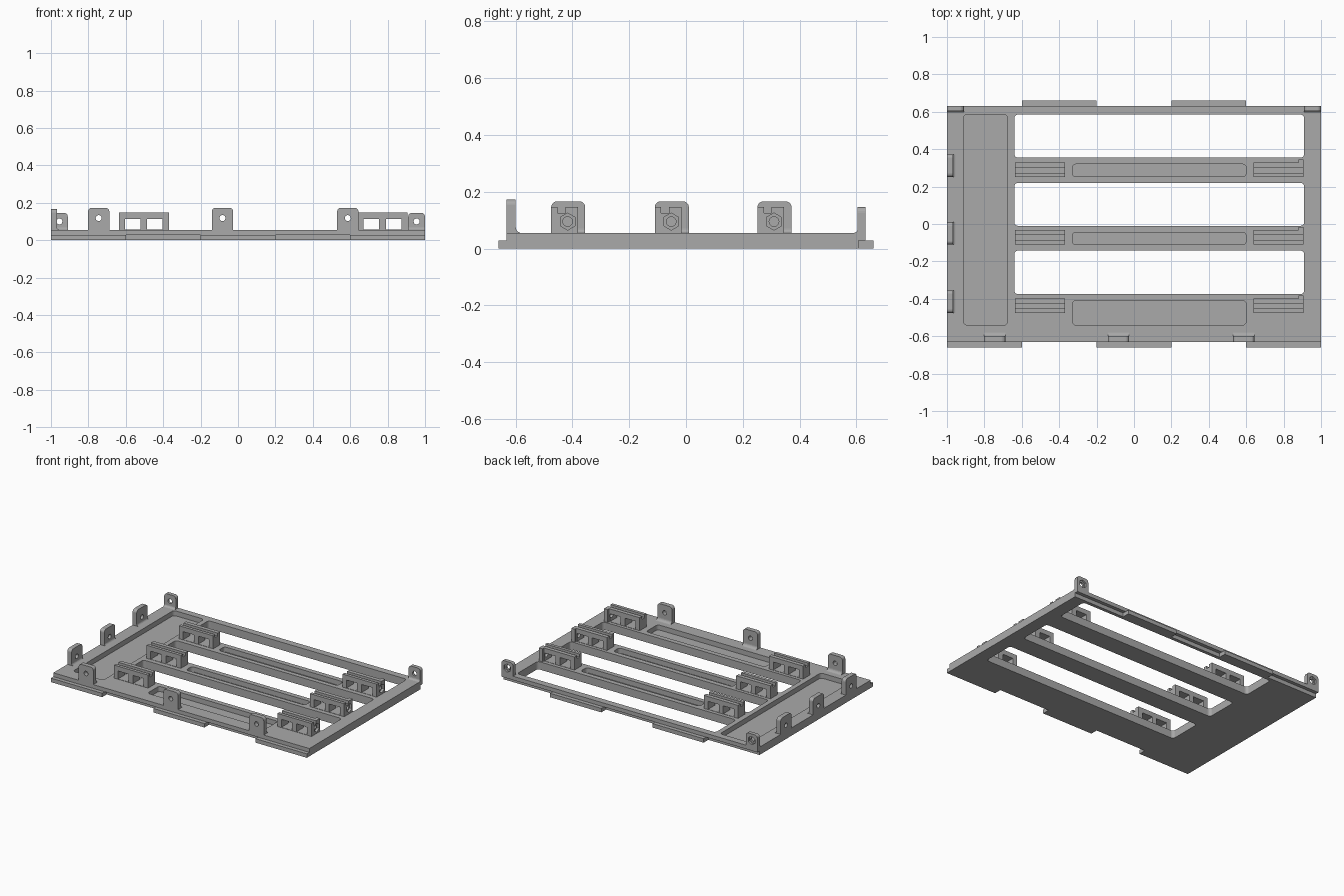
import bpy, bmesh
from math import pi, sin, cos

cube = bpy.data.objects.get("Cube")
if cube:
    bpy.data.objects.remove(cube, do_unlink=True)

grey = bpy.data.materials.new("plain grey")
grey.use_nodes = True
grey.diffuse_color = (0.4, 0.4, 0.4, 1)
grey.node_tree.nodes["Principled BSDF"].inputs["Base Color"].default_value = (0.4, 0.4, 0.4, 1)

X, Y, Z = 0, 1, 2
TOP = 0.055      # plate thickness
LAP = 0.028      # thickness of the overlapping tongues
EDGE = 0.632     # front and back edge of the plate
ROWS = (-0.475, -0.11, 0.252)   # front of each bracket row


def rounded(u0, v0, u1, v1, r=0.02, top_only=False):
    """Outline of a rectangle with rounded corners."""
    pts = []
    corners = ((u1 - r, v1 - r), (u0 + r, v1 - r), (u0 + r, v0 + r), (u1 - r, v0 + r))
    for i, (u, v) in enumerate(corners):
        if top_only and i > 1:
            pts.append((u0, v0) if i == 2 else (u1, v0))
            continue
        for k in range(6):
            a = (i + k / 5) * pi / 2
            pts.append((u + r * cos(a), v + r * sin(a)))
    return pts


def box(u0, v0, u1, v1):
    return [(u0, v0), (u1, v0), (u1, v1), (u0, v1)]


def ring(u, v, r, n):
    return [(u + r * sin(2 * pi * i / n), v + r * cos(2 * pi * i / n)) for i in range(n)]


def make(name, prisms, cuts=()):
    """Extrude outlines (points, axis, low, high) and subtract the cut prisms."""
    bm = bmesh.new()
    for pts, axis, lo, hi in prisms:
        ends = []
        for a in (lo, hi):
            loop = []
            for p in pts:
                co = list(p)
                co.insert(axis, a)
                loop.append(bm.verts.new(co))
            bm.faces.new(loop)
            ends.append(loop)
        for i in range(len(pts)):
            bm.faces.new((ends[0][i - 1], ends[0][i], ends[1][i], ends[1][i - 1]))
    bmesh.ops.recalc_face_normals(bm, faces=bm.faces)
    mesh = bpy.data.meshes.new(name)
    bm.to_mesh(mesh)
    bm.free()
    mesh.materials.append(grey)
    obj = bpy.data.objects.new(name, mesh)
    bpy.context.collection.objects.link(obj)
    for cut in cuts:
        cutter = make("cutter", [cut])
        mod = obj.modifiers.new("cut", "BOOLEAN")
        mod.operation, mod.solver, mod.object = "DIFFERENCE", "EXACT", cutter
        deps = bpy.context.evaluated_depsgraph_get()
        result = bpy.data.meshes.new_from_object(obj.evaluated_get(deps))
        obj.modifiers.clear()
        obj.data = result
        bpy.data.objects.remove(cutter, do_unlink=True)
    return obj


def fillet(wall, side, r=0.02):
    """Concave corner between a lug face and the plate."""
    arc = [(wall + side * r * (1 - sin(a)), TOP + r * (1 - cos(a)))
           for a in (i * pi / 10 for i in range(6))]
    return [(wall, TOP - 0.003), (wall + side * r, TOP - 0.003)] + arc


# Plate with three openings, shallow pockets and lap notches
cuts = [(rounded(-0.64, y0, 0.91, y1), Z, -0.1, 0.1)
        for y0, y1 in ((-0.375, -0.142), (-0.01, 0.22), (0.355, 0.585))]
pockets = [(-0.912, -0.54, -0.675, 0.585), (-0.33, -0.54, 0.6, -0.41),
           (-0.33, -0.11, 0.6, -0.045), (-0.33, 0.253, 0.6, 0.32)]
cuts += [(rounded(*p), Z, 0.02, 0.1) for p in pockets]
front_laps = ((-1, -0.6), (-0.2, 0.2), (0.6, 1))
back_laps = ((-0.6, -0.2), (0.2, 0.6))
for x0, x1 in front_laps:
    pad0, pad1 = 0.05 * (x0 == -1), 0.05 * (x1 == 1)
    cuts.append((box(x0 - pad0, 0.608, x1 + pad1, 0.7), Z, -0.1, LAP))
for x0, x1 in back_laps:
    cuts.append((box(x0, -0.7, x1, -0.608), Z, -0.1, LAP))
make("base_plate", [(box(-1, -EDGE, 1, EDGE), Z, 0, TOP)], cuts)

# Lap tongues
make("front_tongues", [(box(x0, -0.66, x1, -EDGE), Z, 0, LAP) for x0, x1 in front_laps])
make("back_tongues", [(box(x0, EDGE, x1, 0.66), Z, 0, LAP) for x0, x1 in back_laps])

# Front lugs
for i, x in enumerate((-0.745, -0.083, 0.587)):
    make(f"front_lug_{i + 1}",
         [(rounded(x - 0.057, TOP, x + 0.057, 0.173, top_only=True), Y, -EDGE, -0.6)],
         [(ring(x, 0.118, 0.016, 20), Y, -0.8, -0.5)])
    make(f"front_lug_fillet_{i + 1}", [(fillet(-0.6, 1), X, x - 0.057, x + 0.057)])

# Back corner lugs with nut recesses
for side, label in ((-1, "right"), (1, "left")):
    x = side * 0.955
    make(f"back_lug_{label}",
         [(rounded(x - 0.045, TOP, x + 0.045, 0.146, top_only=True), Y, 0.605, EDGE)],
         [(ring(x, 0.1, 0.016, 20), Y, 0.5, 0.8), (ring(x, 0.1, 0.029, 6), Y, 0.62, 0.8)])
    make(f"back_lug_fillet_{label}", [(fillet(0.605, -1, 0.015), X, x - 0.045, x + 0.045)])

# Side lugs
for i, row in enumerate(ROWS):
    y = row + 0.06
    make(f"side_lug_{i + 1}",
         [(rounded(y - 0.06, TOP, y + 0.06, 0.166, top_only=True), X, -1, -0.968)],
         [(ring(y, 0.097, 0.016, 20), X, -1.1, -0.9)])
    make(f"side_lug_fillet_{i + 1}", [(fillet(-0.968, 1, 0.015), Y, y - 0.06, y + 0.06)])

# Grooved brackets with two windows each; the outer ones end in a nut plate
for i, y in enumerate(ROWS):
    profile = [(y, TOP), (y, 0.147), (y + 0.022, 0.147), (y + 0.022, 0.126),
               (y + 0.05, 0.126), (y + 0.05, 0.147), (y + 0.078, 0.147), (y + 0.078, TOP)]
    for x, label in ((-0.637, "right"), (0.64, "left")):
        cuts = [(box(x + w, TOP + 0.002, x + w + 0.083, 0.113), Y, y - 0.1, y + 0.2)
                for w in (0.032, 0.15)]
        if label == "left":
            cuts += [(ring(y + 0.058, 0.095, 0.017, 20), X, 0.86, 1),
                     (ring(y + 0.058, 0.095, 0.03, 6), X, 0.89, 1)]
            make(f"nut_plate_{i + 1}",
                 [(box(y + 0.078, TOP, y + 0.094, 0.147), X, 0.88, 0.907)],
                 [(ring(y + 0.058, 0.095, 0.03, 6), X, 0.89, 1)])
        make(f"bracket_{label}_{i + 1}", [(profile, X, x, x + 0.267)], cuts)
